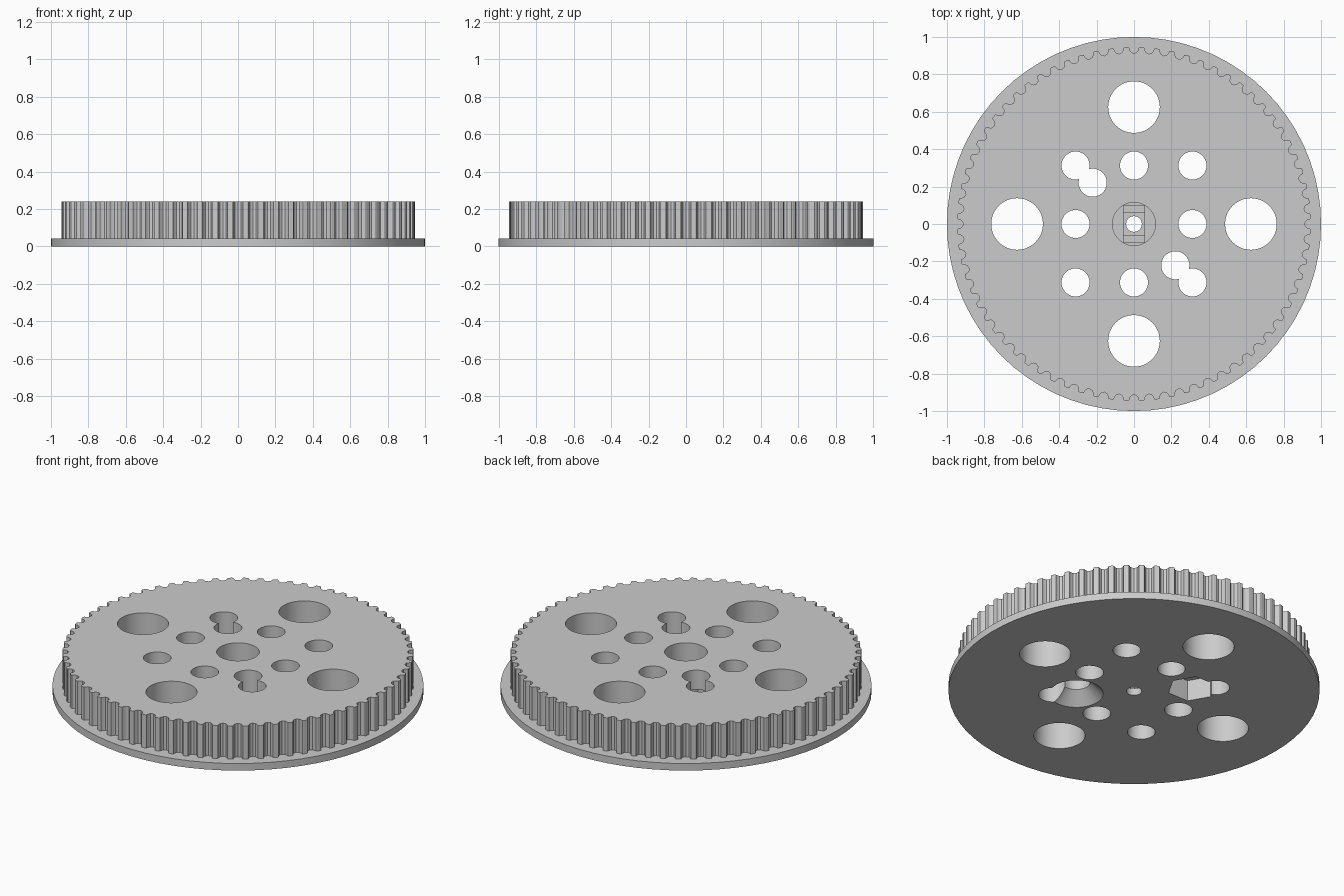
import bpy
import bmesh
from math import cos, sin, pi
from mathutils import Matrix

if "Cube" in bpy.data.objects:
    bpy.data.objects.remove(bpy.data.objects["Cube"], do_unlink=True)

TEETH = 72
RIM = 0.945
TOP = 0.24

grey = bpy.data.materials.new("plain grey")
grey.use_nodes = True
grey.diffuse_color = (0.6, 0.6, 0.6, 1)
grey.node_tree.nodes["Principled BSDF"].inputs["Base Color"].default_value = (0.6, 0.6, 0.6, 1)


def make_object(name, bm):
    bmesh.ops.recalc_face_normals(bm, faces=bm.faces)
    mesh = bpy.data.meshes.new(name)
    bm.to_mesh(mesh)
    bm.free()
    mesh.materials.append(grey)
    obj = bpy.data.objects.new(name, mesh)
    bpy.context.collection.objects.link(obj)
    return obj


def prism(name, outline, low, high):
    bm = bmesh.new()
    face = bm.faces.new([bm.verts.new((x, y, low)) for x, y in outline])
    grown = bmesh.ops.extrude_face_region(bm, geom=[face], use_keep_orig=True)
    verts = [v for v in grown["geom"] if isinstance(v, bmesh.types.BMVert)]
    bmesh.ops.translate(bm, verts=verts, vec=(0, 0, high - low))
    return make_object(name, bm)


def cone(name, x, y, r_low, r_high, low, high, sides=48):
    bm = bmesh.new()
    bmesh.ops.create_cone(bm, cap_ends=True, segments=sides, radius1=r_low,
                          radius2=r_high, depth=high - low,
                          matrix=Matrix.Translation((x, y, (low + high) / 2)))
    return make_object(name, bm)


def box(half_x, half_y):
    return [(-half_x, -half_y), (half_x, -half_y), (half_x, half_y), (-half_x, half_y)]


def combine(body, other, operation):
    mod = body.modifiers.new(other.name, "BOOLEAN")
    mod.operation = operation
    mod.solver = "EXACT"
    mod.object = other
    bpy.context.view_layer.objects.active = body
    bpy.ops.object.modifier_apply(modifier=mod.name)
    bpy.data.objects.remove(other, do_unlink=True)


# Toothed belt rim: one rounded groove repeated around the circle
half_groove = [(0.031, 0), (0.026, 0.003), (0.024, 0.01), (0.021, 0.018), (0.015, 0.0265)]
groove = ([(-w, d) for w, d in half_groove] + [(0, 0.032)]
          + [(w, d) for w, d in reversed(half_groove)])
outline = []
for i in range(TEETH):
    a = 2 * pi * i / TEETH
    for w, d in groove:
        r = RIM - d
        outline.append((r * cos(a) - w * sin(a), r * sin(a) + w * cos(a)))

pulley = prism("toothed_pulley", outline, 0.02, TOP)

# Bottom flange
combine(pulley, cone("flange", 0, 0, 1, 1, 0, 0.042, TEETH), "UNION")

# Through holes: lightening holes, bolt grid, and two diagonal bolts
holes = []
for i in range(4):
    a = i * pi / 2
    holes.append((0.625 * cos(a), 0.625 * sin(a), 0.138))
for i in (-1, 0, 1):
    for j in (-1, 0, 1):
        if i or j:
            holes.append((0.3125 * i, 0.3125 * j, 0.075))
holes += [(-0.221, 0.221, 0.075), (0.221, -0.221, 0.075), (0, 0, 0.042)]
for x, y, r in holes:
    combine(pulley, cone("hole_cutter", x, y, r, r, -0.1, 0.4), "DIFFERENCE")

# Stepped shaft bore
combine(pulley, cone("bore_cutter", 0, 0, 0.115, 0.115, 0.07, 0.4), "DIFFERENCE")
combine(pulley, prism("slot_cutter", box(0.056, 0.1), 0.055, 0.1), "DIFFERENCE")
combine(pulley, prism("square_cutter", box(0.056, 0.058), 0.04, 0.1), "DIFFERENCE")

# Countersink and nut pocket on the underside
combine(pulley, cone("countersink_cutter", 0.221, -0.221, 0.147, 0.074, -0.001, 0.071), "DIFFERENCE")
nut = [(-0.221 + 0.132 * cos(k * pi / 3), 0.221 + 0.132 * sin(k * pi / 3)) for k in range(6)]
combine(pulley, prism("nut_cutter", nut, -0.1, 0.125), "DIFFERENCE")

# Smooth round walls, crisp edges
bpy.ops.object.select_all(action="DESELECT")
pulley.select_set(True)
bpy.context.view_layer.objects.active = pulley
bpy.ops.object.shade_smooth_by_angle(angle=pi / 7)
